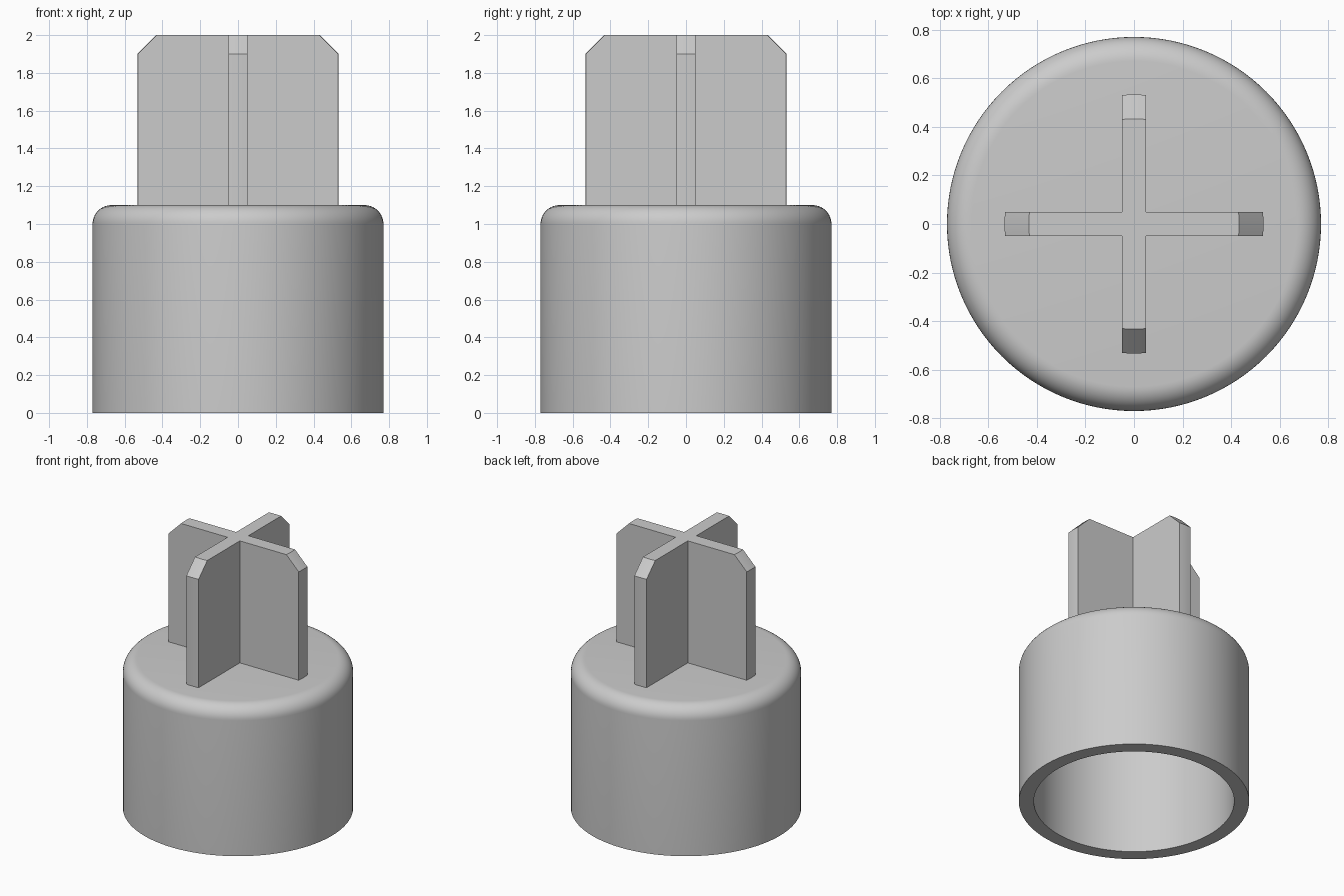
import bpy
import bmesh
from math import sin, cos, pi, asin, radians

cube = bpy.data.objects.get("Cube")
if cube:
    bpy.data.objects.remove(cube, do_unlink=True)

# Single grey plastic
grey = bpy.data.materials.new("plain_grey")
grey.use_nodes = True
colour = (0.6, 0.6, 0.6, 1)
grey.diffuse_color = colour
grey.node_tree.nodes["Principled BSDF"].inputs["Base Color"].default_value = colour


def finish(bm, name, smooth_angle):
    bmesh.ops.recalc_face_normals(bm, faces=bm.faces)
    mesh = bpy.data.meshes.new(name)
    bm.to_mesh(mesh)
    bm.free()
    mesh.materials.append(grey)
    obj = bpy.data.objects.new(name, mesh)
    bpy.context.collection.objects.link(obj)
    bpy.ops.object.select_all(action='DESELECT')
    obj.select_set(True)
    bpy.context.view_layer.objects.active = obj
    bpy.ops.object.shade_smooth_by_angle(angle=radians(smooth_angle))
    return obj


def loft(bm, rings):
    """Bridge closed rings of points and cap both ends."""
    loops = [[bm.verts.new(p) for p in ring] for ring in rings]
    for a, b in zip(loops, loops[1:]):
        n = len(a)
        for i in range(n):
            j = (i + 1) % n
            bm.faces.new((a[i], a[j], b[j], b[i]))
    bm.faces.new(loops[0])
    bm.faces.new(loops[-1])


def circle(r, z, n=128):
    return [(r * cos(2 * pi * i / n), r * sin(2 * pi * i / n), z) for i in range(n)]


# Hollow cap: from the inside ceiling, down the bore, up the outside, over the rounded rim
outer, inner, top, wall = 0.77, 0.67, 1.1, 0.1
profile = [(inner, top - wall), (inner, 0), (outer, 0)]
steps = 10
for k in range(steps + 1):
    a = k / steps * pi / 2
    profile.append((outer - wall + wall * cos(a), top - wall + wall * sin(a)))
bm = bmesh.new()
loft(bm, [circle(r, z) for r, z in profile])
finish(bm, "hollow_cap", 30)


# Cross stem: four fins with gently rounded ends and chamfered tops
def cross(r, z, half=0.05, segments=6):
    points = []
    reach = asin(half / r)
    for quarter in range(4):
        turn = quarter * pi / 2
        for k in range(segments + 1):
            a = turn + reach * (2 * k / segments - 1)
            points.append((r * cos(a), r * sin(a), z))
        corner = turn + pi / 4
        d = half * 2 ** 0.5
        points.append((d * cos(corner), d * sin(corner), z))
    return points


bm = bmesh.new()
loft(bm, [cross(0.533, 1.05), cross(0.533, 1.9), cross(0.433, 2.0)])
finish(bm, "cross_stem", 30)
